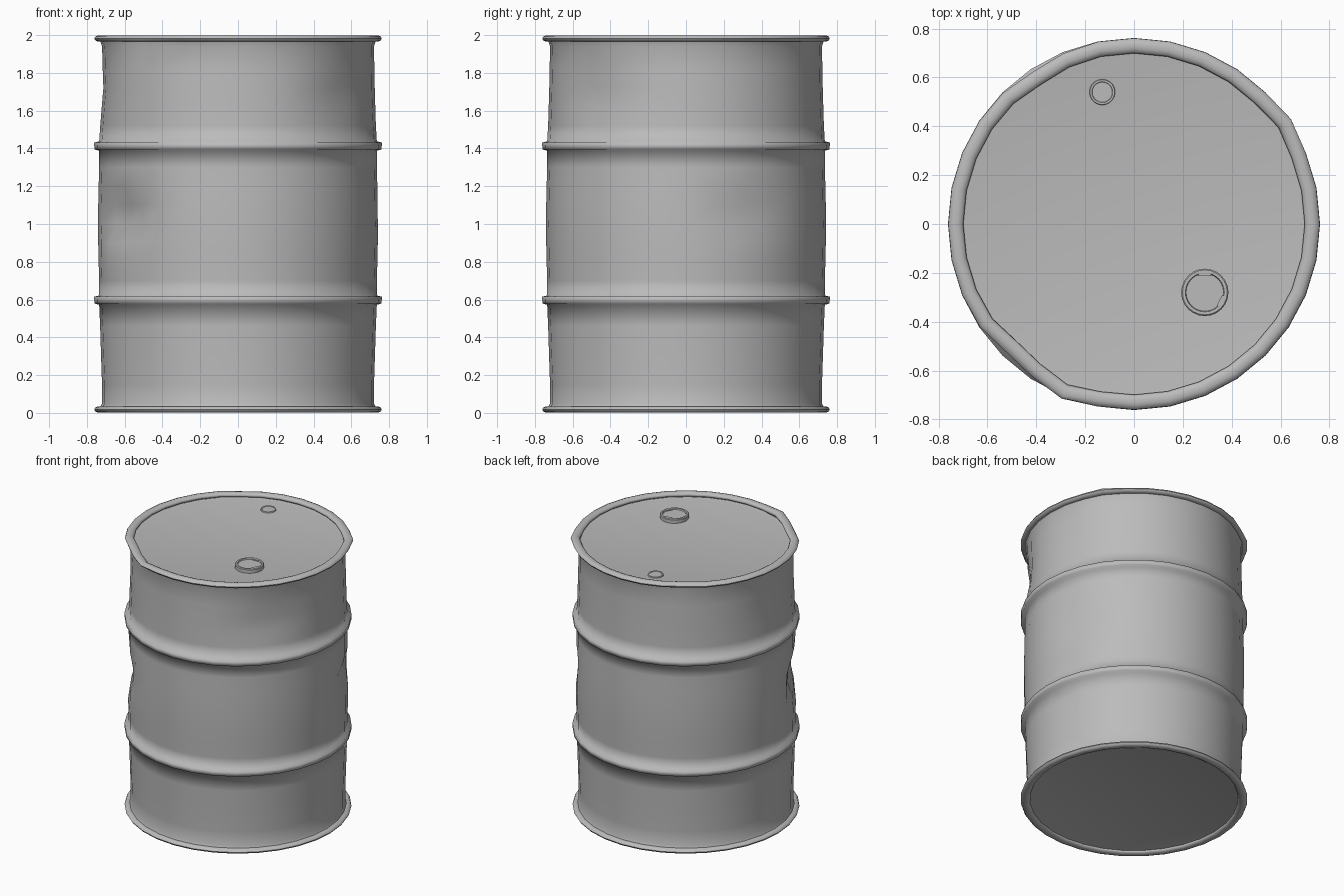
import bpy, bmesh
from math import sin, cos, pi, radians, exp
from mathutils import Vector

if "Cube" in bpy.data.objects:
    bpy.data.objects.remove(bpy.data.objects["Cube"])

steel = bpy.data.materials.new("grey_steel")
steel.use_nodes = True
GREY = (0.5, 0.5, 0.5, 1)
steel.diffuse_color = GREY
steel.node_tree.nodes["Principled BSDF"].inputs["Base Color"].default_value = GREY

# Dents: angle, height, depth, angular width, height width
DENTS = [(212, 1.04, 0.085, 13, 0.11), (25, 1.06, 0.03, 14, 0.10),
         (-40, 1.68, 0.03, 16, 0.12), (185, 1.72, 0.012, 20, 0.12),
         (228, 2.0, 0.025, 9, 0.05), (122, 2.0, 0.015, 9, 0.05),
         (33, 2.0, -0.018, 6, 0.03), (249, 2.0, -0.02, 6, 0.03)]


def dent(co):
    """Push a point of the shell towards the axis near each dent."""
    r = co.xy.length
    if r < 0.5:
        return co
    push = 0
    for angle, z, depth, wide, high in DENTS:
        a = radians(angle)
        off = co.xy.angle_signed(Vector((cos(a), sin(a))), 0) / radians(wide)
        push += depth * exp(-off * off - ((co.z - z) / high) ** 2)
    return Vector((co.x * (1 - push / r), co.y * (1 - push / r), co.z))


def lathe(name, profile, sides, centre=(0, 0), shape=None, sharp=180):
    """Spin (radius, height) points around a vertical axis; radius 0 closes."""
    bm = bmesh.new()
    rings = []
    for r, z in profile:
        n = sides if r else 1
        rings.append([bm.verts.new((r * cos(2 * pi * i / sides),
                                    r * sin(2 * pi * i / sides), z)) for i in range(n)])
    for low, up in zip(rings, rings[1:]):
        for i in range(sides):
            j = (i + 1) % sides
            quad = [low[i % len(low)], low[j % len(low)], up[j % len(up)], up[i % len(up)]]
            bm.faces.new(list(dict.fromkeys(quad)))
    for v in bm.verts:
        if shape:
            v.co = shape(v.co)
        v.co += Vector((*centre, 0))
    mesh = bpy.data.meshes.new(name)
    bm.to_mesh(mesh)
    bm.free()
    mesh.materials.append(steel)
    obj = bpy.data.objects.new(name, mesh)
    bpy.context.collection.objects.link(obj)
    bpy.ops.object.select_all(action="DESELECT")
    obj.select_set(True)
    bpy.context.view_layer.objects.active = obj
    bpy.ops.object.shade_smooth_by_angle(angle=radians(sharp))
    return obj


def hoop(z):
    """Profile of a rolled stiffening hoop."""
    return [(0.735, z - 0.025), (0.76, z - 0.018), (0.762, z + 0.018), (0.735, z + 0.025)]


# Shell with two hoops
wall = [(0.73, 0.03), (0.72, 0.05), (0.72, 0.15), (0.725, 0.3), (0.73, 0.46)]
wall += hoop(0.597)
wall += [(0.735 + 0.006 * sin(pi * i / 6), 0.7 + 0.1 * i) for i in range(7)]
wall += hoop(1.413)
wall += [(0.73, 1.52), (0.727, 1.62), (0.724, 1.72), (0.722, 1.82), (0.72, 1.94), (0.73, 1.97)]
lathe("drum_shell", wall, 32, shape=dent)


# Rolled rims
def rolled_rim(name, z, shape=None):
    loop = [(0.73 + 0.031 * cos(2 * pi * i / 10), z + 0.018 * sin(2 * pi * i / 10))
            for i in range(11)]
    lathe(name, loop, 32, shape=shape)


rolled_rim("bottom_rim", 0.018)
rolled_rim("top_rim", 1.982, dent)

# Recessed ends
lathe("bottom_plate", [(0, 0.02), (0.70, 0.02), (0.715, 0.015)][::-1], 32, sharp=20)
lathe("lid", [(0.715, 1.965), (0.69, 1.96), (0, 1.96)], 32, sharp=20)

# Bungs on the lid
BIG = (0.29, -0.28)
lathe("large_bung", [(0.097, 1.96), (0.097, 1.985), (0.092, 1.99), (0.08, 1.99),
                     (0.077, 1.982), (0, 1.982)], 24, BIG, sharp=35)
lathe("small_bung", [(0.053, 1.96), (0.051, 1.968), (0.043, 1.968), (0.041, 1.966),
                     (0, 1.966)], 20, (-0.13, 0.54), sharp=35)

# Grip lugs inside the large bung
for side, angle in (("back", 90), ("left", -28)):
    a = radians(angle)
    bpy.ops.mesh.primitive_cube_add(size=1, rotation=(0, 0, a), location=(
        BIG[0] + 0.078 * cos(a), BIG[1] + 0.078 * sin(a), 1.984))
    lug = bpy.context.object
    lug.name = side + "_bung_lug"
    lug.scale = (0.02, 0.05, 0.012)
    lug.data.materials.append(steel)
